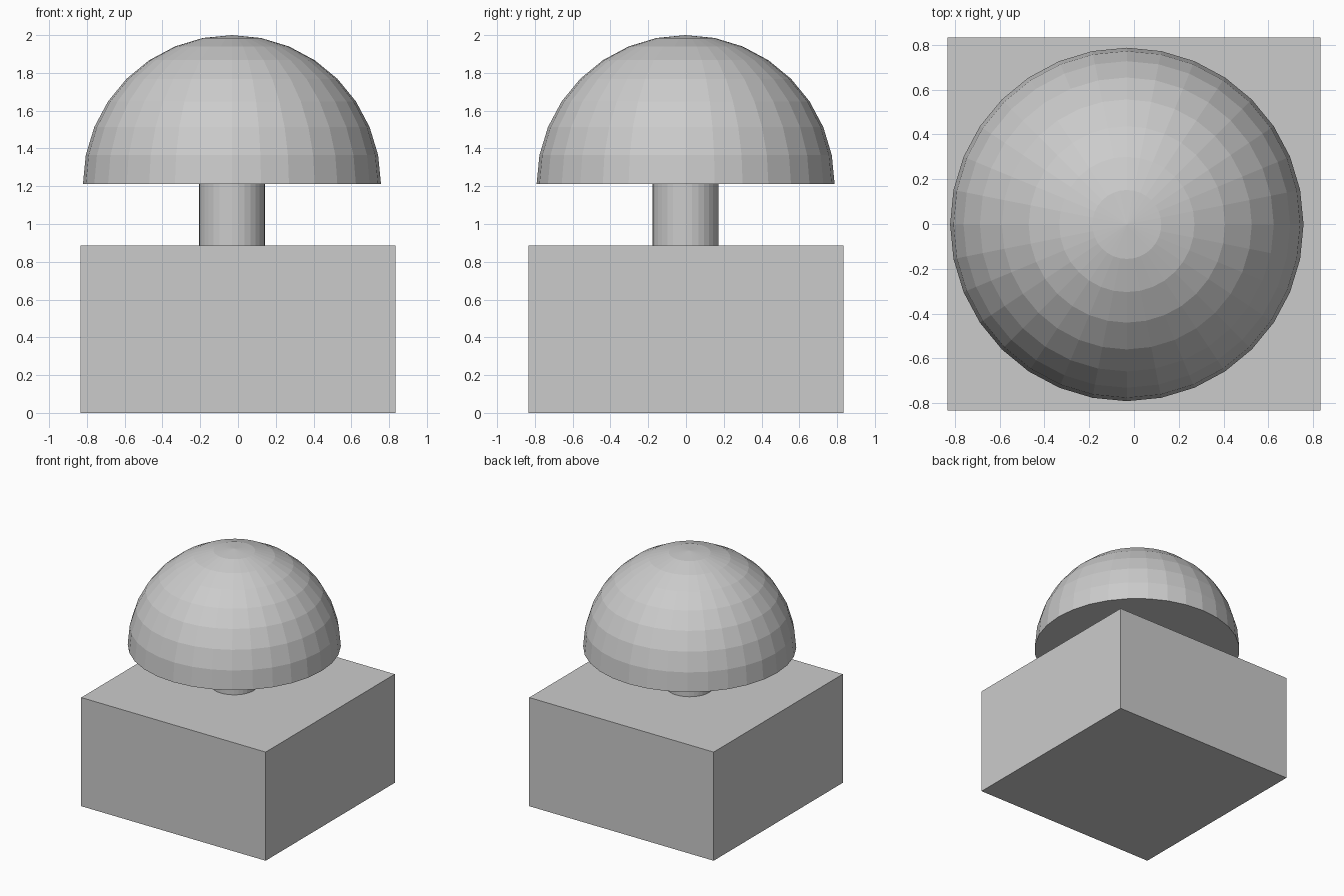
import bpy, bmesh

if "Cube" in bpy.data.objects:
    bpy.data.objects.remove(bpy.data.objects["Cube"])

BOX_HALF, BOX_TOP = 0.833, 0.887
AXIS_X, AXIS_Y = -0.032, -0.002
DOME_R, DOME_Z = 0.789, 1.211
STEM_R = 0.175

# Square base block
bpy.ops.mesh.primitive_cube_add(size=1, location=(0, 0, BOX_TOP / 2))
base = bpy.context.object
base.name = "base_block"
base.scale = (2 * BOX_HALF, 2 * BOX_HALF, BOX_TOP)

# Round stem, slightly sunk into base and dome
bottom, top = BOX_TOP - 0.02, DOME_Z + 0.02
bpy.ops.mesh.primitive_cylinder_add(
    vertices=32, radius=STEM_R, depth=top - bottom,
    location=(AXIS_X, AXIS_Y, (bottom + top) / 2))
bpy.context.object.name = "stem"

# Solid faceted dome: upper half of a sphere with a flat underside
bpy.ops.mesh.primitive_uv_sphere_add(
    segments=32, ring_count=16, radius=DOME_R, location=(AXIS_X, AXIS_Y, DOME_Z))
dome = bpy.context.object
dome.name = "dome_cap"
bm = bmesh.new()
bm.from_mesh(dome.data)
lower = [v for v in bm.verts if v.co.z < -0.001]
bmesh.ops.delete(bm, geom=lower, context='VERTS')
rim = [e for e in bm.edges if e.is_boundary]
bmesh.ops.contextual_create(bm, geom=rim)
bmesh.ops.recalc_face_normals(bm, faces=bm.faces)
bm.to_mesh(dome.data)
bm.free()
